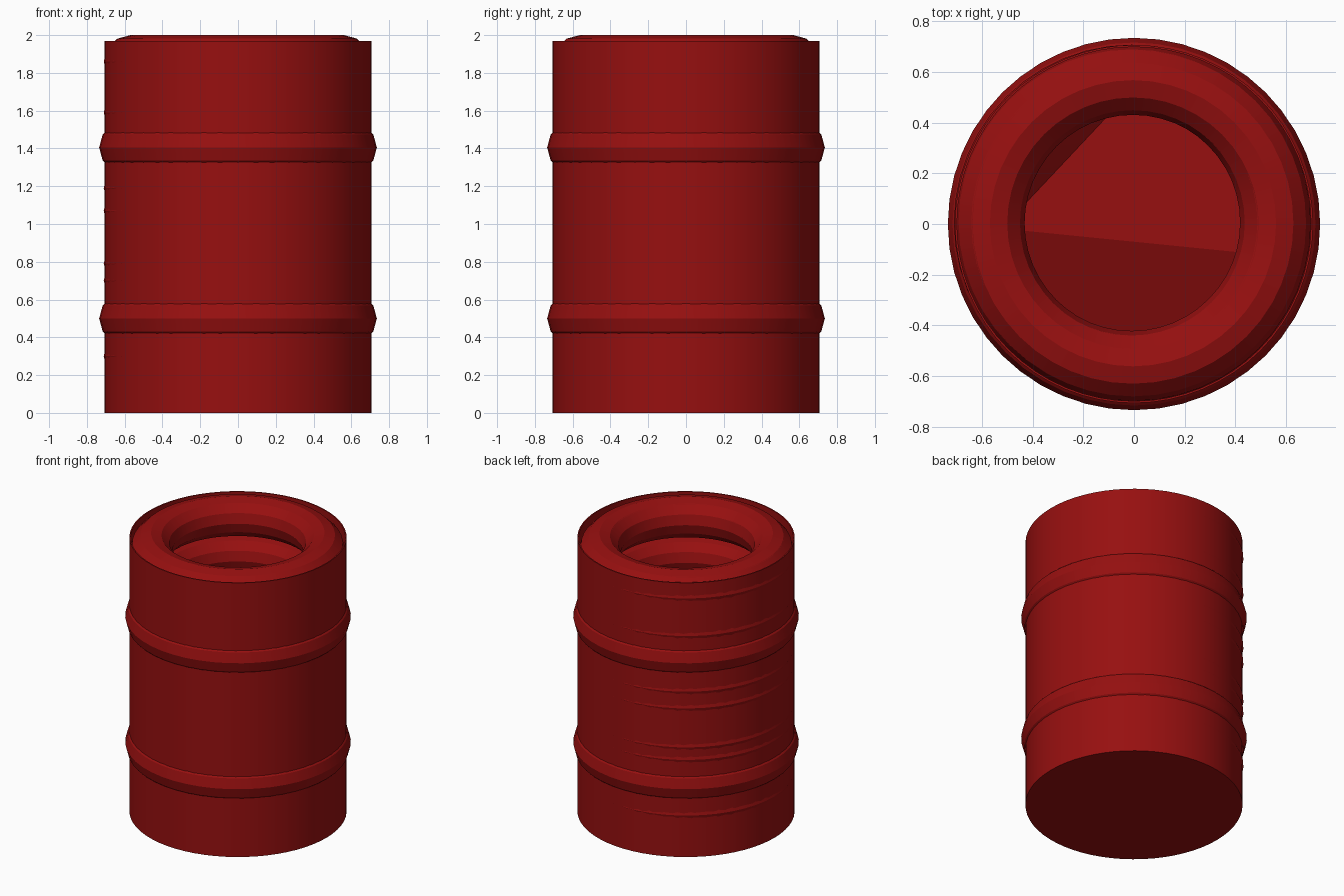
import bpy, bmesh, math
from mathutils import Vector

cube = bpy.data.objects.get("Cube")
if cube:
    bpy.data.objects.remove(cube)

red = bpy.data.materials.new("deep_red")
red.use_nodes = True
colour = (0.31, 0.005, 0.005, 1)
red.diffuse_color = colour
red.node_tree.nodes["Principled BSDF"].inputs["Base Color"].default_value = colour


def finish(obj):
    obj.data.materials.clear()
    obj.data.materials.append(red)
    bpy.ops.object.select_all(action='DESELECT')
    obj.select_set(True)
    bpy.context.view_layer.objects.active = obj
    bpy.ops.object.shade_smooth_by_angle(angle=math.radians(20))


def from_bmesh(name, bm):
    mesh = bpy.data.meshes.new(name)
    bmesh.ops.recalc_face_normals(bm, faces=bm.faces[:])
    bm.to_mesh(mesh)
    bm.free()
    obj = bpy.data.objects.new(name, mesh)
    bpy.context.collection.objects.link(obj)
    finish(obj)


def lathe(name, profile, steps=64):
    bm = bmesh.new()
    verts = [bm.verts.new((r, 0, z)) for r, z in profile]
    edges = [bm.edges.new(pair) for pair in zip(verts, verts[1:])]
    bmesh.ops.spin(bm, geom=verts + edges, cent=(0, 0, 0), axis=(0, 0, 1),
                   angle=math.tau, steps=steps, use_duplicate=False)
    bmesh.ops.remove_doubles(bm, verts=bm.verts[:], dist=0.0005)
    from_bmesh(name, bm)


def ring(name, z, major, shift=(0, 0)):
    bpy.ops.mesh.primitive_torus_add(major_segments=48, minor_segments=12,
                                     major_radius=major, minor_radius=0.137,
                                     location=(shift[0], shift[1], z))
    obj = bpy.context.object
    obj.name = name
    finish(obj)


# Thin-walled drum with a closed bottom
lathe("drum_wall", [(0, 0), (0.707, 0), (0.707, 1.97), (0.699, 1.97),
                    (0.699, 0.01), (0, 0.01)])

# Two wide ribs around the drum
for name, z in (("lower_rib", 0.5), ("upper_rib", 1.405)):
    ring(name, z, 0.598)

# Rounded rim, and inner rings that press faint ridges through one side
offset = (-0.009, 0.006)
ring("top_rim", 1.863, 0.565, (-0.004, 0.003))
for i, z in enumerate((0.30, 0.70, 0.79, 1.07, 1.19, 1.59, 1.86)):
    ring("inner_ring_%d" % (i + 1), z, 0.565, offset)

# Folded floor inside: level middle, sloping front, raised back corner
bm = bmesh.new()
bmesh.ops.create_circle(bm, cap_ends=True, segments=48, radius=0.6)
front = (Vector((0, -0.07, 0)), Vector((-0.1, -1, 0)).normalized())
corner = (Vector((-0.27, 0.25, 0)), Vector((-1, 0.94, 0)).normalized())
for point, normal in (front, corner):
    bmesh.ops.bisect_plane(bm, geom=bm.verts[:] + bm.edges[:] + bm.faces[:],
                           plane_co=point, plane_no=normal)
for v in bm.verts:
    flat = Vector((v.co.x, v.co.y, 0))
    drop = max(0, (flat - front[0]).dot(front[1]))
    rise = max(0, (flat - corner[0]).dot(corner[1]))
    v.co.z = 0.3 - 0.42 * drop + 0.8 * rise
from_bmesh("inner_floor", bm)
